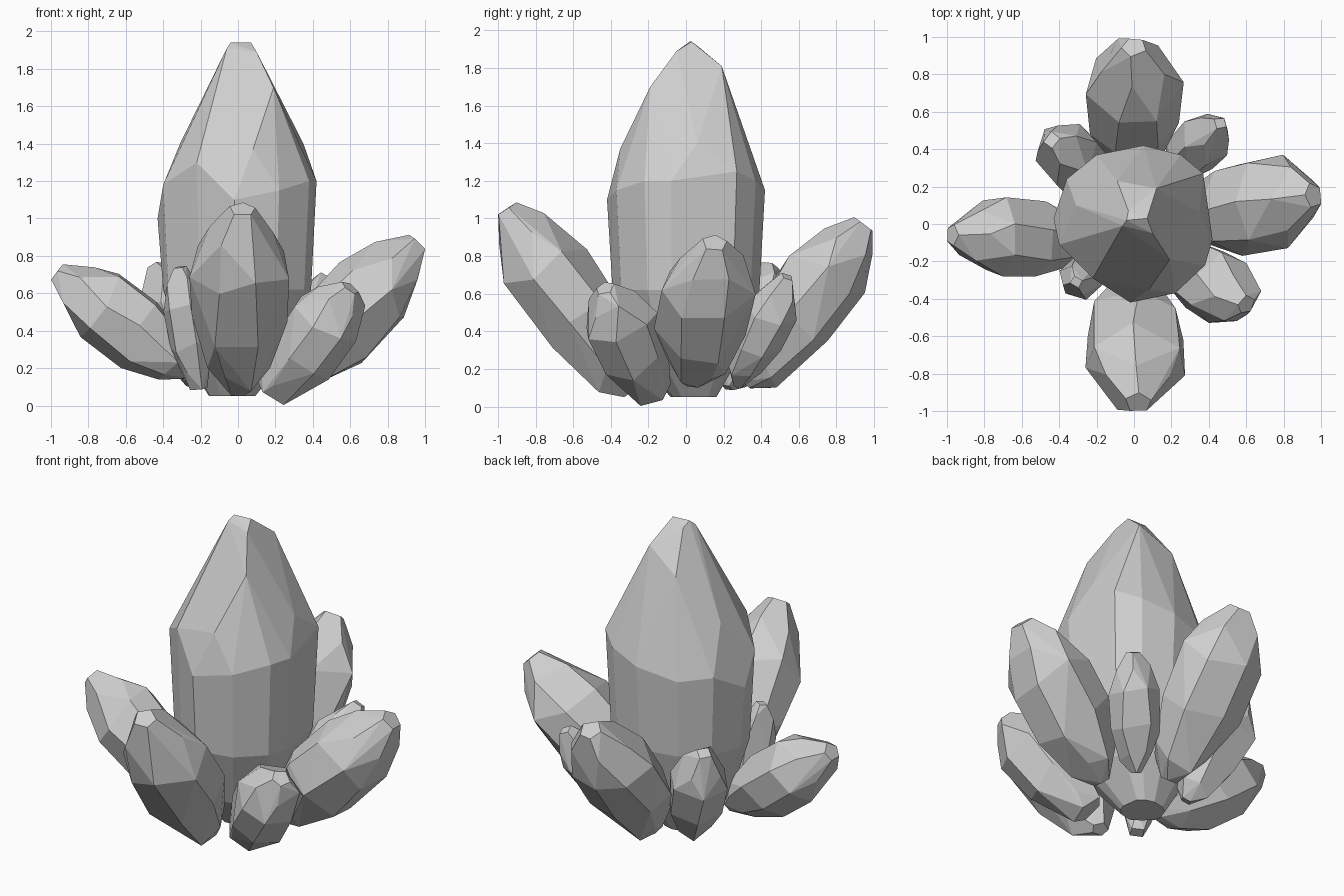
import bpy, bmesh, math, random
from mathutils import Vector

cube = bpy.data.objects.get("Cube")
if cube:
    bpy.data.objects.remove(cube, do_unlink=True)

stone = bpy.data.materials.new("grey_crystal")
stone.use_nodes = True
stone.diffuse_color = (0.62, 0.62, 0.62, 1)
stone.node_tree.nodes["Principled BSDF"].inputs["Base Color"].default_value = (0.62, 0.62, 0.62, 1)


def hull_object(name, points, flat_angle):
    """Faceted convex stone around a set of points, near-flat facets merged."""
    bm = bmesh.new()
    for p in points:
        bm.verts.new(p)
    bmesh.ops.convex_hull(bm, input=bm.verts[:])
    loose = [v for v in bm.verts if not v.link_faces]
    bmesh.ops.delete(bm, geom=loose, context='VERTS')
    bmesh.ops.dissolve_limit(bm, angle_limit=math.radians(flat_angle),
                             verts=bm.verts[:], edges=bm.edges[:])
    bmesh.ops.recalc_face_normals(bm, faces=bm.faces[:])
    mesh = bpy.data.meshes.new(name)
    bm.to_mesh(mesh)
    bm.free()
    mesh.materials.append(stone)
    obj = bpy.data.objects.new(name, mesh)
    bpy.context.collection.objects.link(obj)


# Central crystal: uneven shoulder outline, narrowing to the foot
shoulder = [(-0.43, 0.03, 1.0), (-0.36, 0.24, 1.12), (-0.2, 0.37, 1.1),
            (0.05, 0.42, 1.15), (0.25, 0.37, 1.2), (0.37, 0.27, 1.25),
            (0.42, -0.08, 1.2), (0.38, -0.22, 1.2), (0.22, -0.37, 1.15),
            (-0.02, -0.42, 1.1), (-0.22, -0.29, 1.3), (-0.4, -0.11, 1.18)]
points = [Vector(p) for p in shoulder]
for height, share, dx, dy in [(0.62, 0.93, 0, 0), (0.27, 0.66, -0.01, 0.01),
                              (0.05, 0.29, -0.03, 0.04)]:
    points += [Vector((x * share + dx, y * share + dy, height)) for x, y, z in shoulder]
# Its point: four ridges below a small cap
points += [Vector(p) for p in [
    (-0.25, -0.07, 1.52), (-0.09, 0.23, 1.68), (0.12, 0.19, 1.81), (0.19, -0.19, 1.7),
    (-0.31, 0.1, 1.4), (0.35, 0.06, 1.4), (0.08, -0.35, 1.37),
    (-0.06, -0.01, 1.91), (-0.03, 0.07, 1.91), (0.08, 0.06, 1.9), (0.1, -0.05, 1.89),
    (-0.04, 0.02, 1.94), (0.07, 0.03, 1.94)]]
hull_object("central_crystal", points, 7)

# Leaning crystals: (share of length, share of radius) along the axis
PROFILE = [(0.13, 0.65), (0.38, 0.99), (0.68, 1.03), (0.88, 0.7), (1, 0.28)]


def crystal(name, base, tip, radius, sides, seed, foot=0.2, depth=1.0):
    """Stone leaning from base to tip; depth flattens it across the lean."""
    rng = random.Random(seed)
    base, tip = Vector(base), Vector(tip)
    turn = (tip - base).to_track_quat('Z', 'Y')
    phase = rng.uniform(0, 360)
    pts = []
    for t, share in [(0, foot)] + PROFILE:
        n = sides if 0.1 < t < 0.8 else sides - 2
        for i in range(n):
            a = math.radians(phase + 360 * i / n + rng.uniform(-7, 7))
            r = radius * share * rng.uniform(0.96, 1.04)
            wobble = rng.uniform(-0.05, 0.05) if 0.1 < t < 0.95 else 0
            ring = Vector((r * math.cos(a), r * math.sin(a) * depth, 0))
            pts.append(base + (tip - base) * (t + wobble) + turn @ ring)
    hull_object(name, pts, 9)


# Four large crystals
crystal("front_crystal", (0, -0.3, 0.07), (0.02, -0.955, 1.05), 0.265, 7, 3, depth=0.86)
crystal("back_crystal", (0, 0.31, 0.12), (0, 0.945, 0.97), 0.25, 7, 5, depth=0.91)
crystal("left_crystal", (0.27, 0.04, 0.13), (0.96, 0.15, 0.87), 0.25, 7, 8, depth=0.93)
crystal("right_crystal", (-0.24, -0.09, 0.17), (-0.97, -0.06, 0.71), 0.21, 7, 11, depth=0.97)

# Four small crystals between them
crystal("front_left_crystal", (0.19, -0.18, 0.07), (0.60, -0.43, 0.63), 0.195, 7, 14, foot=0.55)
crystal("back_left_crystal", (0.21, 0.27, 0.11), (0.46, 0.54, 0.69), 0.14, 6, 17)
crystal("back_right_crystal", (-0.20, 0.22, 0.10), (-0.44, 0.45, 0.75), 0.17, 6, 20)
crystal("front_right_crystal", (-0.21, -0.22, 0.09), (-0.31, -0.31, 0.74), 0.12, 6, 23, foot=0.4)
